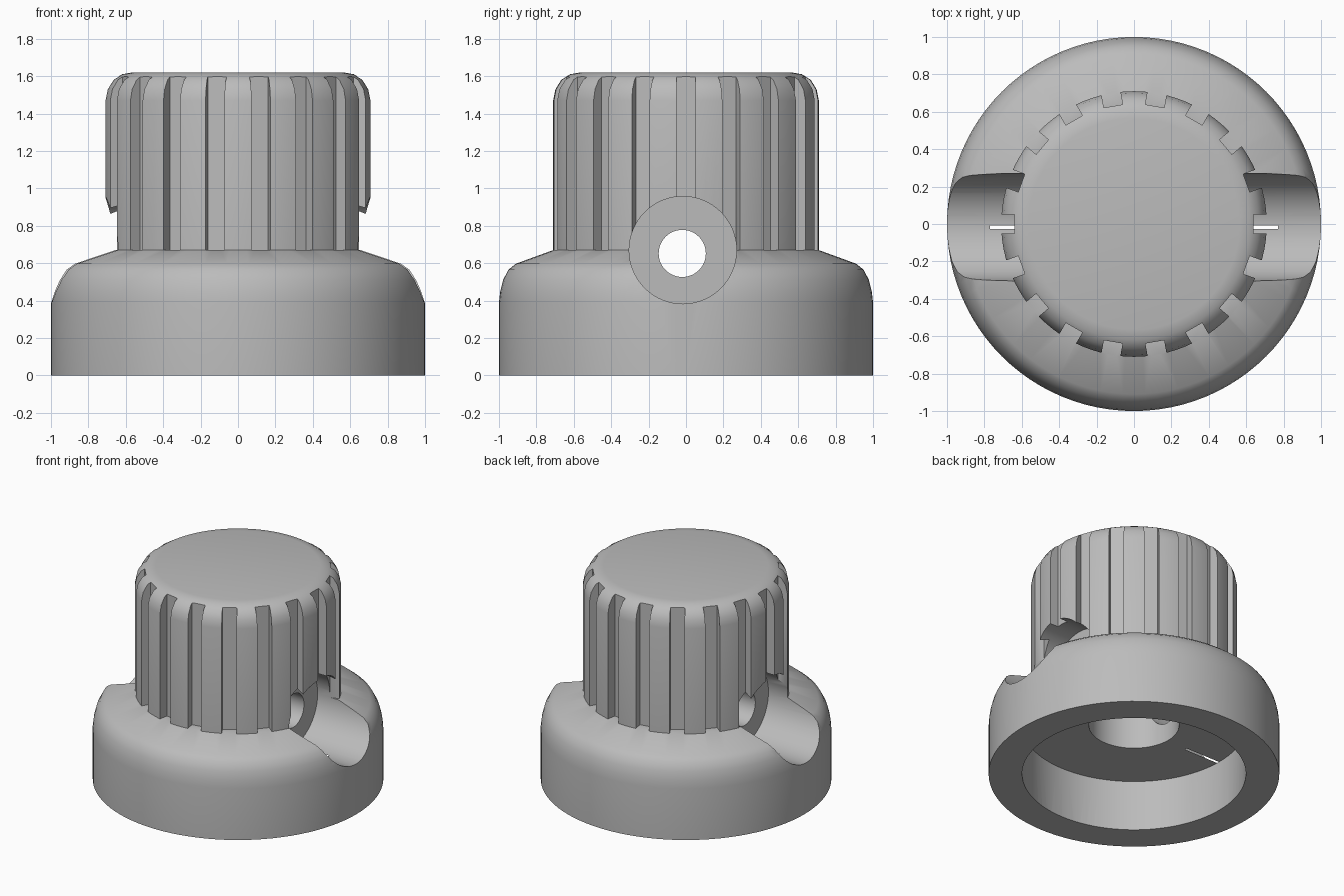
import bpy, bmesh, math
from mathutils import Matrix, Vector

if "Cube" in bpy.data.objects:
    bpy.data.objects.remove(bpy.data.objects["Cube"])

grey = bpy.data.materials.new("neutral grey")
grey.diffuse_color = (0.5, 0.5, 0.5, 1)
grey.use_nodes = True
grey.node_tree.nodes["Principled BSDF"].inputs["Base Color"].default_value = grey.diffuse_color


def make(name, bm, helper=False):
    bmesh.ops.recalc_face_normals(bm, faces=bm.faces)
    me = bpy.data.meshes.new(name)
    bm.to_mesh(me)
    bm.free()
    ob = bpy.data.objects.new(name, me)
    bpy.context.collection.objects.link(ob)
    me.materials.append(grey)
    ob.hide_render = helper
    return ob


def lathe(bm, profile, steps=96):
    """Closed solid of revolution; the profile starts and ends on the axis."""
    rings = []
    for r, z in profile:
        if r == 0:
            rings.append([bm.verts.new((0, 0, z))] * steps)
        else:
            rings.append([bm.verts.new((r * math.cos(math.tau * i / steps),
                                        r * math.sin(math.tau * i / steps), z)) for i in range(steps)])
    for a, b in zip(rings, rings[1:]):
        for i in range(steps):
            j = (i + 1) % steps
            bm.faces.new(list(dict.fromkeys((a[i], a[j], b[j], b[i]))))


def cylinder_x(bm, x0, x1, y, z, r, steps=64):
    """Cylinder lying along x."""
    m = Matrix.Translation(((x0 + x1) / 2, y, z)) @ Matrix.Rotation(math.pi / 2, 4, 'Y')
    bmesh.ops.create_cone(bm, cap_ends=True, segments=steps, radius1=r, radius2=r,
                          depth=x1 - x0, matrix=m)


def cut(ob, cutter):
    mod = ob.modifiers.new("cut", 'BOOLEAN')
    mod.operation, mod.solver, mod.object = 'DIFFERENCE', 'EXACT', cutter
    bpy.context.view_layer.objects.active = ob
    bpy.ops.object.modifier_apply(modifier=mod.name)
    bpy.data.objects.remove(cutter)


# Skirt and grip in one turned body
bm = bmesh.new()
lathe(bm, [(0, 0), (1, 0), (1, .39), (.993, .45), (.978, .51), (.95, .565), (.91, .597),
           (.71, .67), (.71, 1.47), (.698, 1.53), (.667, 1.58), (.62, 1.61), (.565, 1.62), (0, 1.62)])
knob = make("knob_body", bm)

# Grip grooves, every 20 degrees
bm = bmesh.new()
for k in range(18):
    m = (Matrix.Rotation(math.radians(20 * k), 4, 'Z') @ Matrix.Translation((.79, 0, 1.22))
         @ Matrix.Diagonal((.3, .102, 1.1, 1)))
    bmesh.ops.create_cube(bm, size=1, matrix=m)
cut(knob, make("groove_cutter", bm, True))

# Underside recess and shaft bore
bm = bmesh.new()
lathe(bm, [(0, -.2), (.77, -.2), (.77, .3835), (.31, .3835), (.31, 1.3), (0, 1.3)])
cut(knob, make("recess_cutter", bm, True))

# Screw access pockets on both sides
bm = bmesh.new()
for x0, x1 in ((.48, 1.3), (-1.3, -.48)):
    cylinder_x(bm, x0, x1, -.017, .67, .287)
cut(knob, make("pocket_cutter", bm, True))

# Cross hole for the set screws
bm = bmesh.new()
cylinder_x(bm, -1.3, 1.3, -.02, .652, .126, 48)
cut(knob, make("screw_hole_cutter", bm, True))

bpy.ops.object.select_all(action='DESELECT')
knob.select_set(True)
bpy.context.view_layer.objects.active = knob
bpy.ops.object.shade_smooth_by_angle(angle=math.radians(30))
